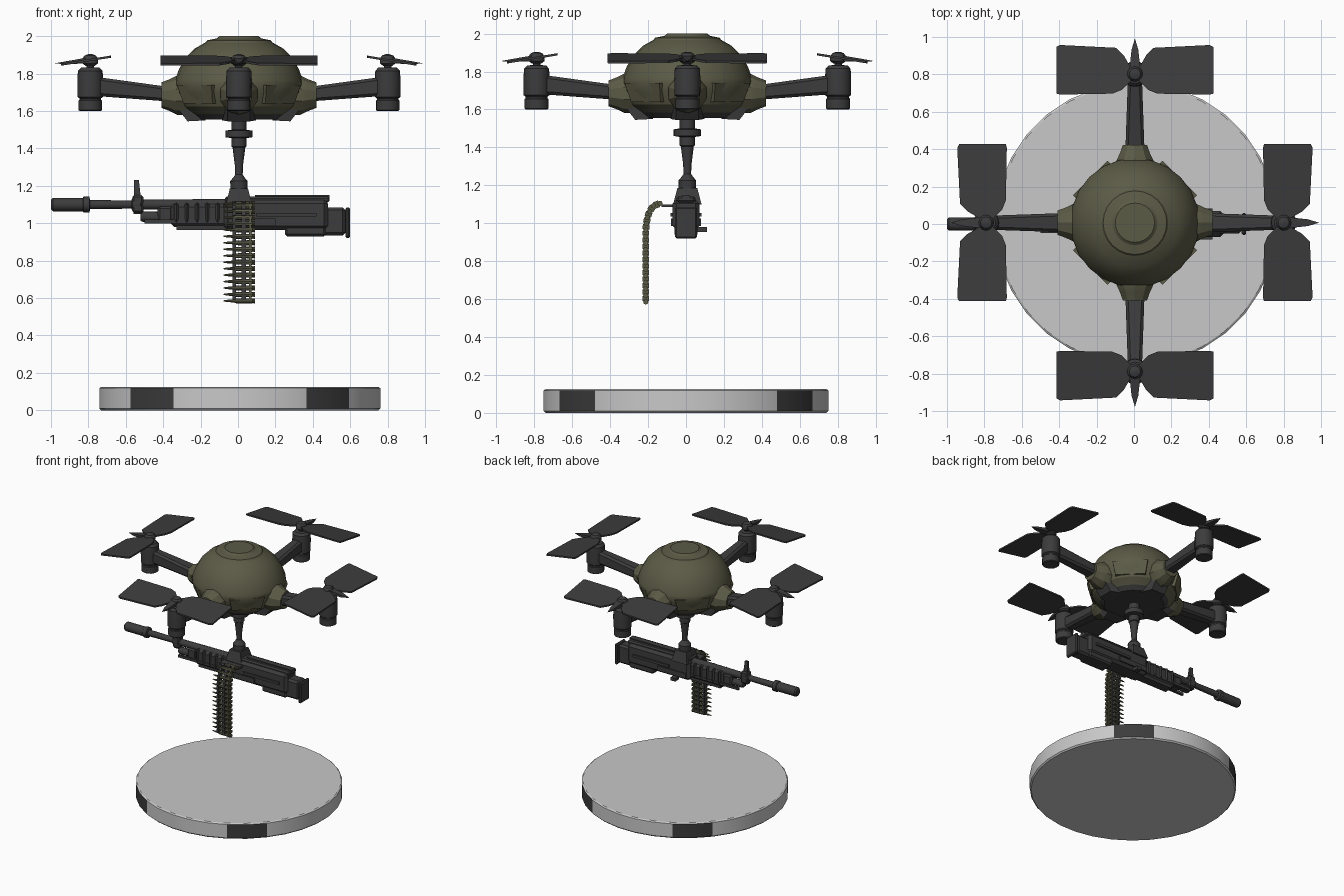
import bpy, bmesh, math
from mathutils import Matrix, Vector


def material(name, rgb):
    m = bpy.data.materials.new(name)
    m.diffuse_color = (*rgb, 1)
    return m


DARK = material("dark_grey", (0.045, 0.045, 0.046))
OLIVE = material("olive", (0.105, 0.104, 0.062))
LIGHT = material("light_grey", (0.58, 0.58, 0.58))


def make(name, verts, faces, mat, M=Matrix(), smooth=None):
    me = bpy.data.meshes.new(name)
    me.from_pydata([M @ Vector(v) for v in verts], [], faces)
    bm = bmesh.new()
    bm.from_mesh(me)
    bmesh.ops.recalc_face_normals(bm, faces=bm.faces)
    bm.to_mesh(me)
    bm.free()
    me.materials.append(mat)
    if smooth:
        me.polygons.foreach_set("use_smooth", [True] * len(me.polygons))
        me.set_sharp_from_angle(angle=math.radians(smooth))
    ob = bpy.data.objects.new(name, me)
    bpy.context.collection.objects.link(ob)
    return ob


def lathe(name, prof, n, mat, M=Matrix(), smooth=35, turn=0.0):
    """Revolve (radius, height) points round z and cap both ends."""
    verts, faces = [], []
    for r, z in prof:
        for i in range(n):
            a = math.tau * i / n + turn
            verts.append((r * math.cos(a), r * math.sin(a), z))
    for k in range(len(prof) - 1):
        for i in range(n):
            j = (i + 1) % n
            faces.append((k * n + i, k * n + j, (k + 1) * n + j, (k + 1) * n + i))
    faces.append(tuple(range(n))[::-1])
    faces.append(tuple(range((len(prof) - 1) * n, len(prof) * n)))
    return make(name, verts, faces, mat, M, smooth)


def box(name, x, y, z, mat=DARK, bevel=0.0, M=Matrix()):
    verts = [(a, b, c) for a in x for b in y for c in z]
    faces = [(0, 1, 3, 2), (4, 6, 7, 5), (0, 4, 5, 1), (2, 3, 7, 6), (0, 2, 6, 4), (1, 5, 7, 3)]
    ob = make(name, verts, faces, mat, M)
    if bevel:
        b = ob.modifiers.new("bevel", 'BEVEL')
        b.width, b.segments = bevel, 1
    return ob


def along_x(x=0, y=0, z=0):
    return Matrix.Translation((x, y, z)) @ Matrix.Rotation(math.pi / 2, 4, 'Y')


# round stand with four dark blocks on its rim
stand = lathe("stand", [(0.745, 0), (0.755, 0.01), (0.755, 0.118), (0.745, 0.125)], 32, LIGHT,
              Matrix.Translation((0.01, 0, 0)), turn=math.pi / 32)
stand.data.materials.append(DARK)
for p in stand.data.polygons:
    a = abs(math.degrees(math.atan2(p.center.y, p.center.x - 0.01)))
    if abs(p.normal.z) < 0.5 and (39 < a < 62 or 118 < a < 141):
        p.material_index = 1

C = Matrix.Translation((0.005, 0.007, 0))

# domed body, dark underneath
body = lathe("body", [(0.22, 1.555), (0.25, 1.585), (0.30, 1.625), (0.336, 1.70), (0.345, 1.745), (0.342, 1.765),
                      (0.32, 1.825), (0.285, 1.885), (0.235, 1.935), (0.178, 1.967),
                      (0.17, 1.978), (0.12, 1.988), (0.105, 2.0)], 24, OLIVE, C, 22)
body.data.materials.append(DARK)
for p in body.data.polygons:
    if p.center.z < 1.59:
        p.material_index = 1

# vertical panels round the lower body
for k in range(4):
    R = C @ Matrix.Rotation(math.radians(45 + 90 * k), 4, 'Z')
    make("side_panel", [(0.338, -0.13, 1.74), (0.338, 0.13, 1.74), (0.31, 0.11, 1.64), (0.31, -0.11, 1.64),
                        (0.25, -0.13, 1.74), (0.25, 0.13, 1.74), (0.25, 0.11, 1.64), (0.25, -0.11, 1.64)],
         [(0, 1, 2, 3), (4, 5, 6, 7), (0, 1, 5, 4), (1, 2, 6, 5), (2, 3, 7, 6), (3, 0, 4, 7)], OLIVE, R)

HEX = [(0, 1, 3, 2), (4, 6, 7, 5), (0, 4, 5, 1), (2, 3, 7, 6), (0, 2, 6, 4), (1, 5, 7, 3)]

# four arms with sockets, motors and propellers
for k in range(4):
    R = C @ Matrix.Rotation(math.pi / 2 * k, 4, 'Z')
    lathe("arm_socket", [(0.105, 0.24), (0.105, 0.33), (0.085, 0.37), (0.068, 0.415)], 10, OLIVE,
          R @ along_x(0, 0, 1.685), 30)
    make("socket_wedge", [(x, y, z) for x, y, z in
                          ((0.18, -0.09, 1.55), (0.18, -0.09, 1.64), (0.18, 0.09, 1.55), (0.18, 0.09, 1.64),
                           (0.275, -0.06, 1.545), (0.325, -0.06, 1.61), (0.275, 0.06, 1.545), (0.325, 0.06, 1.61))],
         HEX, DARK, R)
    arm = make("arm", [(0.36, -0.052, 1.65), (0.36, -0.052, 1.727), (0.36, 0.052, 1.65), (0.36, 0.052, 1.727),
                       (0.76, -0.038, 1.68), (0.76, -0.038, 1.782), (0.76, 0.038, 1.68), (0.76, 0.038, 1.782)],
               HEX, DARK, R)
    arm.modifiers.new("bevel", 'BEVEL').width = 0.015
    T = R @ Matrix.Translation((0.795, 0, 0))
    lathe("motor", [(0.056, 1.60), (0.063, 1.605), (0.063, 1.655), (0.058, 1.66), (0.058, 1.668), (0.068, 1.675),
                    (0.069, 1.765), (0.066, 1.815), (0.05, 1.832), (0.02, 1.834), (0.02, 1.86)], 16, DARK, T)
    lathe("propeller_hub", [(0.025, 1.842), (0.042, 1.855), (0.042, 1.88), (0.03, 1.897), (0.01, 1.904)],
          12, DARK, T)
    # blade outline as (radial, tangential), pitched down towards the outside
    outline = [(-0.035, 0.02), (-0.085, 0.07), (-0.105, 0.12), (-0.11, 0.40), (-0.105, 0.42),
               (0.145, 0.42), (0.155, 0.40), (0.14, 0.10), (0.10, 0.06), (0.03, 0.02)]
    n = len(outline)
    for s in (1, -1):
        vs = [(u, s * v, 1.873 - 0.16 * u + h) for h in (-0.006, 0.006) for u, v in outline]
        fs = [tuple(range(n)), tuple(range(n, 2 * n))]
        fs += [(i, (i + 1) % n, n + (i + 1) % n, n + i) for i in range(n)]
        make("propeller_blade", vs, fs, DARK, T)
    make("propeller_fin", [(0.02, -0.03, 1.855), (0.02, -0.03, 1.885), (0.02, 0.03, 1.855), (0.02, 0.03, 1.885),
                           (0.13, -0.018, 1.85), (0.13, -0.018, 1.866), (0.13, 0.018, 1.85), (0.13, 0.018, 1.866),
                           (0.19, 0, 1.855)],
         [(0, 1, 3, 2), (0, 4, 5, 1), (2, 3, 7, 6), (0, 2, 6, 4), (1, 5, 7, 3),
          (4, 5, 8), (5, 7, 8), (7, 6, 8), (6, 4, 8)], DARK, T)

# hanging neck
lathe("neck", [(0.045, 1.18), (0.047, 1.225), (0.03, 1.245), (0.02, 1.26), (0.022, 1.31), (0.034, 1.405),
               (0.04, 1.41), (0.04, 1.455), (0.072, 1.46), (0.072, 1.495), (0.04, 1.50), (0.04, 1.57)],
      16, DARK, C)
make("neck_bracket", [(x * f, y * f, z) for x in (-0.07, 0.07) for y in (-0.075, 0.075)
                      for z, f in ((1.10, 1.0), (1.185, 0.7))], HEX, DARK, C)

# barrel with muzzle and rings
lathe("barrel", [(0.026, -1.0), (0.036, -0.99), (0.036, -0.83), (0.042, -0.825), (0.042, -0.795), (0.024, -0.79),
                 (0.022, -0.57), (0.032, -0.565), (0.032, -0.52), (0.026, -0.515), (0.03, -0.05)],
      12, DARK, along_x(0, 0, 1.10))
make("front_sight", [(-0.56, -0.018, 1.05), (-0.555, -0.008, 1.23), (-0.56, 0.018, 1.05), (-0.555, 0.008, 1.23),
                     (-0.51, -0.018, 1.05), (-0.53, -0.008, 1.23), (-0.51, 0.018, 1.05), (-0.53, 0.008, 1.23)],
     HEX, DARK)
box("sight_foot", (-0.565, -0.505), (-0.03, 0.03), (1.055, 1.15), bevel=0.01)
lathe("gas_tube", [(0.022, -0.52), (0.028, -0.51), (0.028, -0.42), (0.022, -0.415), (0.022, -0.05)],
      10, DARK, along_x(0, 0, 1.035))
for s in (-1, 1):
    box("guide_rod", (-0.50, -0.05), (s * 0.04 - 0.009, s * 0.04 + 0.009), (1.0, 1.02))

# handguard with ribs
box("handguard", (-0.36, -0.05), (-0.045, 0.045), (0.98, 1.105), bevel=0.018)
box("handguard_nose", (-0.43, -0.35), (-0.035, 0.035), (1.0, 1.09), bevel=0.012)
box("handguard_base", (-0.33, -0.05), (-0.035, 0.035), (0.965, 0.99))
for i in range(5):
    x = -0.34 + i * 0.055
    box("handguard_rib", (x, x + 0.022), (-0.054, 0.054), (1.0, 1.11), bevel=0.01)

# receiver, covers and stock
box("receiver", (-0.075, 0.48), (-0.07, 0.07), (0.965, 1.125), bevel=0.02)
box("receiver_lower_rear", (0.25, 0.47), (-0.06, 0.06), (0.93, 1.02), bevel=0.012)
box("top_cover", (-0.07, 0.49), (-0.05, 0.05), (1.11, 1.142), bevel=0.01)
box("top_rail", (0.09, 0.49), (-0.022, 0.022), (1.13, 1.15))
box("stock", (0.40, 0.575), (-0.05, 0.05), (0.935, 1.085), bevel=0.015)
box("stock_plate", (0.575, 0.60), (-0.058, 0.058), (0.92, 1.085), bevel=0.008)
for s in (-1, 1):
    box("side_rail", (0.10, 0.42), sorted((s * 0.065, s * 0.082)), (1.035, 1.055))
    box("side_plate", (-0.05, 0.20), sorted((s * 0.065, s * 0.08)), (0.985, 1.025))
box("charging_handle", (0.02, 0.06), (0.06, 0.11), (0.955, 0.98))
box("feed_tray", (-0.08, 0.09), (-0.13, -0.06), (1.085, 1.10))

# ammunition belt: rounds hung along a path, joined by links
path = [(-0.212, 0.585 + 0.0345 * i) for i in range(12)]
path += [(-0.209, 0.998), (-0.203, 1.031), (-0.192, 1.063), (-0.172, 1.092), (-0.137, 1.105)]
for i, (y, z) in enumerate(path):
    lathe("belt_round", [(0.003, -0.078), (0.007, -0.05), (0.008, -0.025), (0.013, -0.01), (0.014, 0.078),
                         (0.010, 0.08), (0.014, 0.083), (0.014, 0.09)], 8, OLIVE, along_x(0, y, z))
    if i + 1 < len(path):
        y2, z2 = path[i + 1]
        d = Vector((0, y2 - y, z2 - z))
        M = Matrix.Translation((0, (y + y2) / 2, (z + z2) / 2)) @ Matrix.Rotation(
            math.atan2(-d.y, d.z), 4, 'X')
        for x, w in ((-0.03, 0.018), (0.02, 0.022), (0.06, 0.012)):
            box("belt_link", (x, x + w), (-0.018, 0.018), (-0.013, 0.013), DARK if x < 0.05 else OLIVE, M=M)
